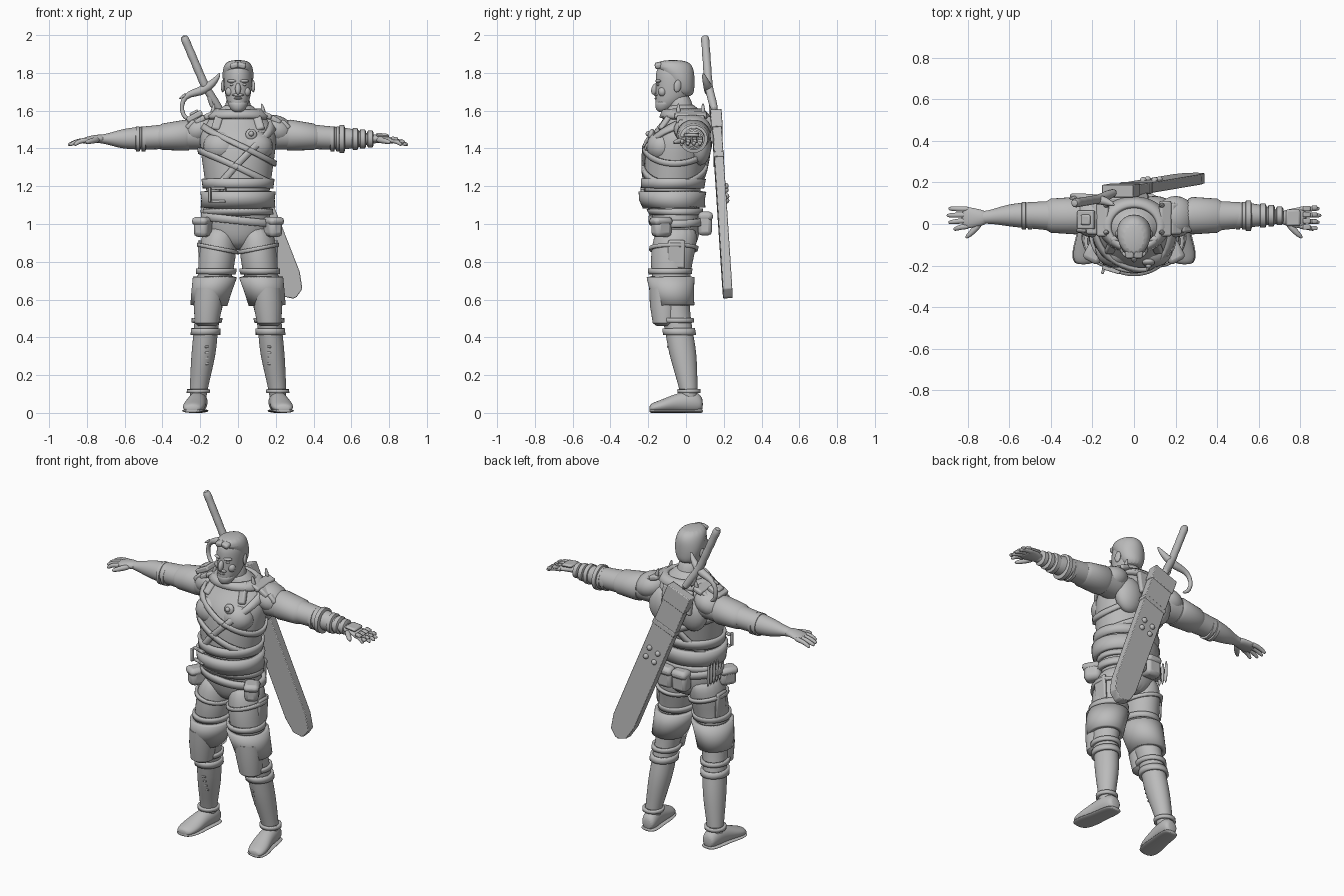
import bpy, bmesh, math
from mathutils import Vector, Matrix

if "Cube" in bpy.data.objects:
    bpy.data.objects.remove(bpy.data.objects["Cube"])

grey = bpy.data.materials.new("clay_grey")
grey.use_nodes = True
grey.diffuse_color = (.5, .5, .5, 1)
grey.node_tree.nodes["Principled BSDF"].inputs["Base Color"].default_value = grey.diffuse_color
made = []
both = (1, -1)


def at(x=0, y=0, z=0, wide=.05, deep=None):
    """A cross-section: its centre and its two radii."""
    return Vector((x, y, z)), wide, deep or wide


def turns(count):
    return [math.tau * i / count for i in range(count)]


def finish(name, bm, subdivide=0, thick=0, bevel=0):
    """Turn a bmesh into a named object with its modifiers."""
    bmesh.ops.recalc_face_normals(bm, faces=bm.faces)
    mesh = bpy.data.meshes.new(name)
    bm.to_mesh(mesh)
    bm.free()
    mesh.materials.append(grey)
    obj = bpy.data.objects.new(name, mesh)
    bpy.context.collection.objects.link(obj)
    if thick:
        shell = obj.modifiers.new("Thickness", "SOLIDIFY")
        shell.thickness, shell.offset = thick, 0
    if bevel:
        edge = obj.modifiers.new("Bevel", "BEVEL")
        edge.width, edge.segments = bevel, 2
    if subdivide:
        smooth = obj.modifiers.new("Smooth", "SUBSURF")
        smooth.levels = smooth.render_levels = subdivide
    made.append(obj)
    return obj


def skin(name, loops, capped=True, side=1, **options):
    """Join equal loops of points into one surface, mirrored if side is negative."""
    bm = bmesh.new()
    rows = [[bm.verts.new((p.x * side, p.y, p.z)) for p in loop] for loop in loops]
    for low, high in zip(rows, rows[1:]):
        for i in range(len(low)):
            bm.faces.new((low[i - 1], low[i], high[i], high[i - 1]))
    if capped:
        bm.faces.new(rows[0])
        bm.faces.new(rows[-1])
    return finish(name, bm, **options)


def loft(name, axis, sections, side=1, count=16, subdivide=2):
    """Elliptical sections square to an axis; widened to offset the smoothing."""
    grow = 3 / (2 + math.cos(math.tau / count)) if subdivide else 1
    loops = []
    for centre, wide, deep in sections:
        loop = []
        for turn in turns(count):
            a, b = grow * wide * math.cos(turn), grow * deep * math.sin(turn)
            loop.append(centre + Vector({"x": (0, a, b), "y": (a, 0, b), "z": (a, b, 0)}[axis]))
        loops.append(loop)
    return skin(name, loops, side=side, subdivide=subdivide)


def tube(name, sections, side=1):
    """Round, tapering limb that follows its section centres."""
    centres = [centre for centre, wide, deep in sections]
    loops = []
    for i, (centre, wide, deep) in enumerate(sections):
        way = centres[min(i + 1, len(centres) - 1)] - centres[max(i - 1, 0)]
        u = way.cross(Vector((0, 1, 0))).normalized()
        v = way.cross(u).normalized()
        loops.append([centre + wide * (u * math.cos(t) + v * math.sin(t)) for t in turns(10)])
    return skin(name, loops, side=side, subdivide=1)


def band(name, sections, height, width, tilt=0, out=.008, thick=.016, side=1):
    """Strap that hugs an upright loft, tilted across x."""
    loops = []
    for edge in (-width / 2, 0, width / 2):
        loop = []
        for turn in turns(48):
            z = height + tilt * math.cos(turn) + edge
            low, high = next((p, q) for p, q in zip(sections, sections[1:]) if q[0].z >= z)
            f = (z - low[0].z) / (high[0].z - low[0].z)
            centre = low[0].lerp(high[0], f)
            wide, deep = (a + (b - a) * f + out for a, b in zip(low[1:], high[1:]))
            loop.append(centre + Vector((wide * math.cos(turn), deep * math.sin(turn), 0)))
        loops.append(loop)
    return skin(name, loops, capped=False, side=side, thick=thick)


def cuff(name, x, radius, width, side):
    """Raised ring around the arm with sloped rims."""
    rims = [(-width / 2, .75), (-width / 3, 1), (width / 3, 1), (width / 2, .75)]
    loft(name, "x", [at(x + shift, .04, 1.45, radius * size) for shift, size in rims], side, 32, 0)


def place(obj, x, y, z, lean, roll, yaw):
    obj.location, obj.rotation_euler = (x, y, z), (lean, roll, yaw)


def box(name, size, x=0, y=0, z=0, lean=0, roll=0, yaw=0, bevel=.01):
    bm = bmesh.new()
    bmesh.ops.create_cube(bm, size=1, matrix=Matrix.Diagonal((*size, 1)))
    place(finish(name, bm, bevel=bevel), x, y, z, lean, roll, yaw)


def ball(name, size, x=0, y=0, z=0, lean=0, roll=0, yaw=0):
    bm = bmesh.new()
    bmesh.ops.create_uvsphere(bm, u_segments=20, v_segments=12, radius=1, matrix=Matrix.Diagonal((*size, 1)))
    place(finish(name, bm), x, y, z, lean, roll, yaw)


# Torso, neck and straps
torso = [at(z=.86, y=-.04, wide=.06, deep=.08), at(z=.94, y=-.045, wide=.18, deep=.12),
         at(z=1.05, y=-.05, wide=.17, deep=.125), at(z=1.12, y=-.075, wide=.16, deep=.14),
         at(z=1.2, y=-.07, wide=.17, deep=.15), at(z=1.4, y=-.05, wide=.2, deep=.17),
         at(z=1.48, y=-.03, wide=.205, deep=.155), at(z=1.55, wide=.165, deep=.12),
         at(z=1.6, y=-.015, wide=.1, deep=.085), at(z=1.64, y=-.03, wide=.07)]
loft("torso", "z", torso, count=24)
loft("neck", "z", [at(z=1.5, wide=.08), at(z=1.6, y=-.03, wide=.07), at(z=1.7, y=-.04, wide=.06)])
band("chest_strap", torso, height=1.32, width=.05, tilt=.21)
band("cross_strap", torso, height=1.3, width=.035, tilt=-.09)
band("back_strap", torso, height=1.42, width=.03, tilt=-.1)
band("upper_waist_wrap", torso, height=1.215, width=.05, thick=.02)
band("lower_waist_wrap", torso, height=1.13, width=.085, out=.018, thick=.03)
band("waist_belt", torso, height=1.065, width=.03, out=.01)
band("hip_belt", torso, height=1.02, width=.04, tilt=-.02, out=.014, thick=.024)
band("collar", torso, height=1.58, width=.04, out=.012, thick=.03)
for s in both:
    box("buckle_post", (.014, .02, .08), x=-.11 + s * .04, y=-.22 + s * .01, z=1.155, yaw=-.3, bevel=.004)
    box("buckle_bar", (.09, .02, .014), x=-.11, y=-.22, z=1.155 + s * .035, yaw=-.3, bevel=.004)
ball("chest_badge", (.03, .016, .03), x=.07, y=-.185, z=1.475, lean=-.3)
ball("badge_centre", (.014, .014, .014), x=.07, y=-.2, z=1.478)

# Head, face, hair and beard
loft("head", "z", [at(z=1.6, y=-.115, wide=.03), at(z=1.63, y=-.1, wide=.05, deep=.063),
                   at(z=1.67, y=-.07, wide=.067, deep=.09), at(z=1.76, y=-.06, wide=.077, deep=.1),
                   at(z=1.82, y=-.06, wide=.073, deep=.1), at(z=1.86, y=-.065, wide=.04, deep=.05)])
loft("hair", "z", [at(z=1.67, y=-.01), at(z=1.73, y=-.02, wide=.076, deep=.065),
                   at(z=1.78, y=-.035, wide=.083, deep=.08), at(z=1.83, y=-.06, wide=.08, deep=.1),
                   at(z=1.87, y=-.07, wide=.055, deep=.075)])
loft("beard", "z", [at(z=1.59, y=-.125, wide=.028), at(z=1.625, y=-.115), at(z=1.66, y=-.1, wide=.06)])
ball("nose", (.015, .018, .032), y=-.165, z=1.715, lean=-.3)
ball("moustache", (.032, .013, .008), y=-.156, z=1.683)
ball("lower_lip", (.022, .011, .006), y=-.156, z=1.665)
for s in both:
    ball("brow", (.026, .014, .009), x=s * .033, y=-.147, z=1.757, yaw=s * .35)
    ball("eye", (.013, .009, .007), x=s * .032, y=-.146, z=1.738)
    ball("cheek", (.022, .022, .025), x=s * .045, y=-.125, z=1.7)
    ball("ear", (.01, .02, .033), x=s * .08, y=-.045, z=1.73, lean=-.15, yaw=s * .25)
    box("quiff", (.045, .04, .03), x=s * .02, y=-.145, z=1.84, lean=.2, roll=s * .25)

# Arms and hands
for s in both:
    loft("arm", "x", [at(x=.1, y=.03, z=1.47, wide=.08), at(x=.22, y=.035, z=1.475, wide=.085, deep=.08),
                      at(x=.4, y=.04, z=1.46, wide=.07, deep=.063), at(x=.56, y=.043, z=1.453, wide=.06),
                      at(x=.64, y=.04, z=1.45, wide=.045), at(x=.7, y=.033, z=1.45, wide=.03, deep=.025),
                      at(x=.76, y=.03, z=1.45, wide=.03, deep=.02)], s)
    loft("sleeve", "x", [at(x=.26, y=.04, z=1.47, wide=.08), at(x=.28, y=.04, z=1.47, wide=.09, deep=.082),
                         at(x=.4, y=.04, z=1.462, wide=.082, deep=.07),
                         at(x=.42, y=.04, z=1.46, wide=.07, deep=.06)], s, 32, 0)
    for x in (.5, .53):
        cuff("elbow_cuff", x, radius=.066, width=.028, side=s)
    loft("palm", "x", [at(x=.7, y=.03, z=1.45, wide=.03, deep=.023), at(x=.75, y=.03, z=1.452, wide=.042, deep=.022),
                       at(x=.8, y=.03, z=1.445, wide=.053, deep=.018),
                       at(x=.83, y=.03, z=1.438, wide=.045, deep=.012)], s)
    for k in range(4):
        root, spread = .028 * k - .012, .033 * k - .025
        reach = .9 - .008 * (k - 2) ** 2
        tube("finger", [at(.79, root, 1.444, .014), at(.82, root, 1.442, .014),
                        at(reach / 2 + .41, (root + spread) / 2, 1.436, .013),
                        at(reach - .005, spread, 1.42, .01), at(reach, spread, 1.418, .005)], s)
    tube("thumb", [at(x=.735, y=.01, z=1.447, wide=.016), at(x=.765, y=-.025, z=1.442, wide=.017),
                   at(x=.795, y=-.055, z=1.435, wide=.013), at(x=.81, y=-.068, z=1.43, wide=.006)], s)

# Gauntlet on the left forearm
cuff("bracer", .55, radius=.074, width=.035, side=1)
for k in range(3):
    cuff("gauntlet_ring", .62 + .04 * k, radius=.058 - .007 * k, width=.036, side=1)
box("back_hand_plate", (.07, .08, .02), x=.765, y=.03, z=1.47, roll=.1)
for k in range(4):
    box("knuckle_plate", (.036, .024, .018), x=.83, y=.03 * k - .015, z=1.452, roll=.2, bevel=.005)
    box("finger_plate", (.026, .02, .018), x=.868, y=.033 * k - .02, z=1.438, roll=.35, bevel=.005)

# Shoulder armour, chest and shoulder blades
for s in both:
    ball("shoulder_guard", (.1, .1, .075), x=s * .2, y=.035, z=1.5, roll=s * .35)
    for k in range(3):
        box("shoulder_plate", (.06, .17 - .02 * k, .03), x=s * (.15 + .05 * k), y=.025,
            z=1.575 - .025 * k, roll=s * (.35 + .2 * k))
    box("lapel", (.045, .03, .13), x=s * .105, y=-.1, z=1.55, lean=-.6, roll=s * -.3)
    ball("chest_muscle", (.1, .085, .085), x=s * .085, y=-.125, z=1.41)
    ball("shoulder_blade", (.09, .06, .11), x=s * .1, y=.075, z=1.42)
    for y in (-.04, .09):
        tube("shoulder_spike", [at(.14, y, 1.57, .014), at(.13, y, 1.61, .012), at(.125, y, 1.64, .004)], s)
for size in (.05, .09):
    box("right_shoulder_frame", (size, size, .03), x=-.23, y=.02, z=1.6 - size / 3, roll=-.5, bevel=.008)
box("back_plate", (.2, .03, .14), x=-.03, y=.125, z=1.5, lean=.15)

# Legs, knee guards and boots
leg = [at(x=.213, y=.02, z=.05, wide=.045), at(x=.21, y=.015, z=.12, wide=.045),
       at(x=.18, y=-.018, z=.32, wide=.068, deep=.077), at(x=.17, y=-.04, z=.45, wide=.061, deep=.07),
       at(x=.15, y=-.07, z=.6, wide=.075, deep=.085), at(x=.115, y=-.085, z=.75, wide=.095, deep=.105),
       at(x=.105, y=-.06, z=.9, wide=.1, deep=.122), at(x=.09, y=-.045, z=1, wide=.08, deep=.1)]
foot = [at(x=.205, y=.09, z=.045, wide=.03), at(x=.205, y=.07, z=.052, wide=.043, deep=.05),
        at(x=.21, y=.03, z=.06, wide=.05, deep=.06), at(x=.22, y=-.05, z=.054, wide=.05),
        at(x=.232, y=-.12, z=.037, wide=.06, deep=.036), at(x=.24, y=-.175, z=.028, wide=.052, deep=.026),
        at(x=.243, y=-.195, z=.022, wide=.03, deep=.018)]
sole = [at(centre.x, centre.y, .011, wide + .005, .011) for centre, wide, deep in foot]
for s in both:
    loft("leg", "z", leg, s)
    loft("boot_foot", "y", foot, s)
    loft("boot_sole", "y", sole, s)
    band("ankle_strap", leg, height=.115, width=.02, side=s)
    band("boot_cuff", leg, height=.43, width=.035, side=s)
    band("calf_strap", leg, height=.49, width=.025, side=s)
    band("knee_wrap", leg, height=.645, width=.15, out=.014, thick=.024, side=s)
    band("thigh_hem", leg, height=.75, width=.03, out=.004, side=s)
    band("thigh_strap", leg, height=.87, width=.02, tilt=.02, out=.003, side=s)
    loft("shin_plate", "z", [at(x=.165, y=-.11, z=.46, wide=.045), at(x=.165, y=-.112, z=.475, wide=.064),
                             at(x=.158, y=-.115, z=.57, wide=.076),
                             at(x=.15, y=-.115, z=.66, wide=.08)], s, 32, 0)
    box("thigh_panel", (.02, .09, .15), x=s * .2, y=-.05, z=.84, roll=s * .05)
    for k in range(4):
        box("boot_lace", (.02, .016, .012), x=s * .165, y=.01 * k - .092, z=.35 - .03 * k, bevel=.003)

# Belt pouches and hip cartridges
for s in both:
    box("hip_pouch", (.08, .1, .1), x=s * .185, y=-.13, z=.98, yaw=s * .5, bevel=.025)
    box("pouch_flap", (.088, .108, .045), x=s * .187, y=-.133, z=1.015, yaw=s * .5, bevel=.02)
    box("rear_pouch", (.095, .075, .12), x=s * .05 + .01, y=.1, z=1, bevel=.02)
    box("rear_flap", (.1, .08, .05), x=s * .05 + .01, y=.103, z=1.04, bevel=.02)
for k in range(5):
    y = .028 * k - .06
    tube("cartridge", [at(-.185, y, .97, .009), at(-.19, y, 1.08, .01), at(-.19, y, 1.12, .004)])

# Great sword slung on the back
top, tip = Vector((-.08, .158, 1.58)), Vector((.3, .222, .61))
along = (tip - top).normalized()
across = along.cross(Vector((0, 1, 0))).normalized()
depth = across.cross(along).normalized()
depth *= math.copysign(1, depth.y)
length = (tip - top).length


def slab(name, edge, thick):
    """Plate in the blade's plane from one edge, mirrored about its centre line."""
    outline = edge + [(u, -v) for u, v in reversed(edge)]
    loops = [[top + along * u + across * v + depth * s * thick / 2 for u, v in outline] for s in both]
    skin(name, loops, bevel=.004)


slab("sword_blade", [(0, .075), (length - .12, .075), (length - .03, .055), (length, .01)], thick=.05)
slab("blade_sleeve", [(0, .08), (.1, .08)], thick=.06)
slab("blade_clasp", [(.24, .079), (.27, .079)], thick=.056)
for u in (.42, .48):
    for s in both:
        x, y, z = top + along * u + across * s * .03 + depth * .026
        ball("blade_rivet", (.016, .016, .016), x, y, z)

# Grip with regular swellings, and the curved guard
pommel, collar = Vector((-.29, .1, 2)), Vector((-.17, .12, 1.72))
swell = [(pommel.lerp(collar, k / 8), .021 + .004 * (k % 2)) for k in range(9)]
tube("sword_grip", [at(*point, wide=radius) for point, radius in swell] + [at(*top, wide=.028)])
tube("guard_horn", [at(x=-.095, y=.09, z=1.8, wide=.006), at(x=-.115, y=.1, z=1.765, wide=.016),
                    at(x=-.15, y=.115, z=1.73, wide=.024), at(x=-.2, y=.12, z=1.7, wide=.026),
                    at(x=-.26, y=.13, z=1.69, wide=.018), at(x=-.295, y=.135, z=1.655, wide=.014),
                    at(x=-.3, y=.135, z=1.6, wide=.012), at(x=-.28, y=.13, z=1.56, wide=.014),
                    at(x=-.25, y=.12, z=1.55, wide=.005)])
tube("guard_prong", [at(x=-.27, y=.13, z=1.69, wide=.014), at(x=-.315, y=.12, z=1.66, wide=.003)])
tube("guard_fork", [at(x=-.16, y=.12, z=1.72, wide=.02), at(x=-.13, y=.14, z=1.6, wide=.015)])

# Smooth shading with sharp edges kept
bpy.ops.object.select_all(action="DESELECT")
for obj in made:
    obj.select_set(True)
bpy.context.view_layer.objects.active = made[0]
bpy.ops.object.shade_smooth_by_angle(angle=math.radians(40))
